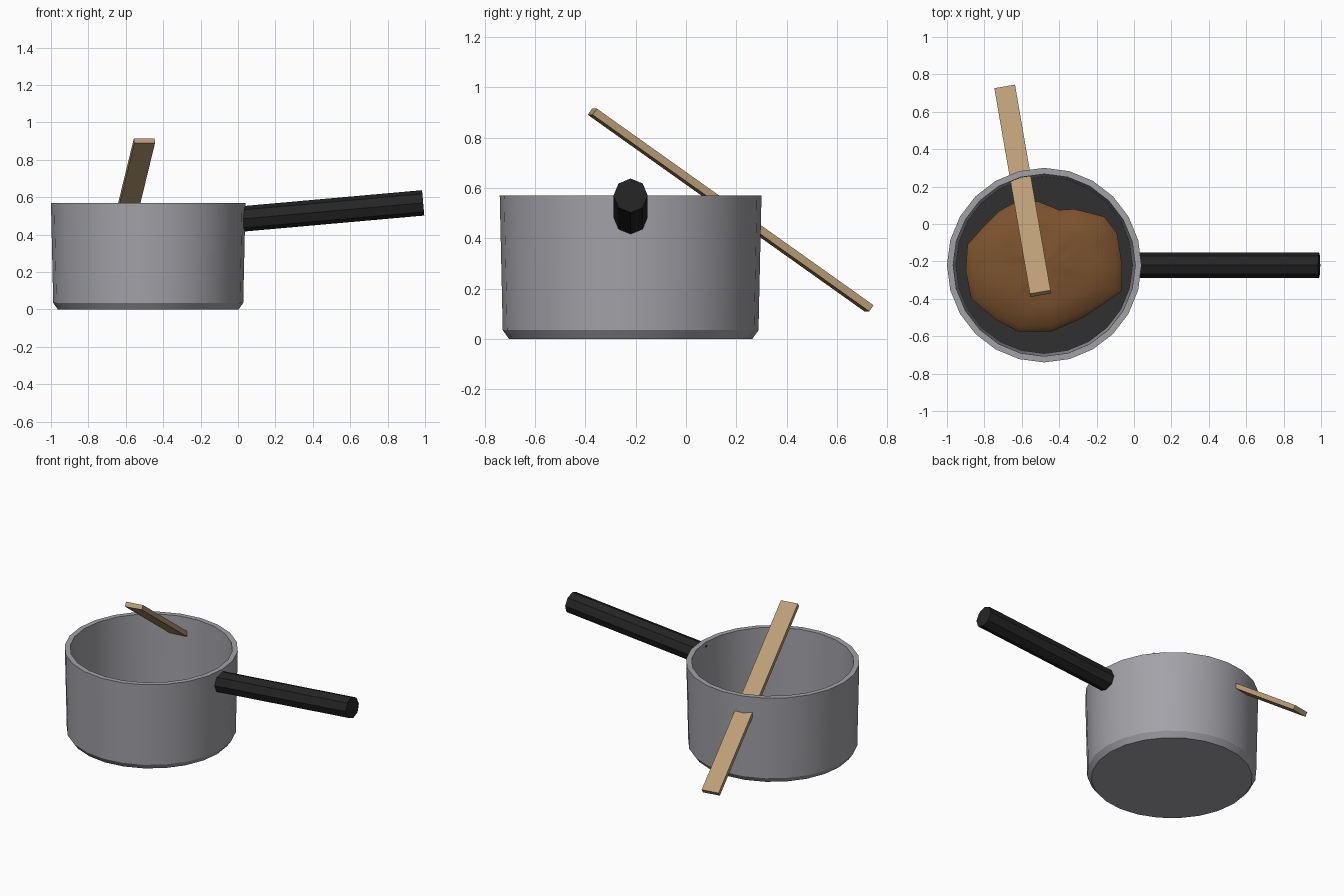
import bpy, bmesh, math
from mathutils import Vector, Matrix

if "Cube" in bpy.data.objects:
    bpy.data.objects.remove(bpy.data.objects["Cube"])

CX, CY = -0.48, -0.22


def mat(name, rgb):
    m = bpy.data.materials.new(name)
    m.diffuse_color = (*rgb, 1)
    m.use_nodes = True
    m.node_tree.nodes["Principled BSDF"].inputs["Base Color"].default_value = m.diffuse_color
    return m


STEEL = mat("steel grey", (0.36, 0.36, 0.39))
COATING = mat("dark coating", (0.03, 0.03, 0.03))
BLACK = mat("handle black", (0.018, 0.018, 0.018))
FOOD = mat("stew brown", (0.20, 0.085, 0.027))
WOOD = mat("pale wood", (0.50, 0.34, 0.18))


def finish(bm, name, mats, smooth=None):
    bmesh.ops.recalc_face_normals(bm, faces=bm.faces)
    me = bpy.data.meshes.new(name)
    bm.to_mesh(me)
    bm.free()
    ob = bpy.data.objects.new(name, me)
    bpy.context.collection.objects.link(ob)
    for m in mats:
        me.materials.append(m)
    if smooth:
        bpy.ops.object.select_all(action='DESELECT')
        ob.select_set(True)
        bpy.context.view_layer.objects.active = ob
        bpy.ops.object.shade_smooth_by_angle(angle=math.radians(smooth))
    return ob


def bridge(bm, rings):
    """Skin consecutive vertex rings with quads."""
    for a, b in zip(rings, rings[1:]):
        n = len(a)
        for i in range(n):
            j = (i + 1) % n
            bm.faces.new((a[i], a[j], b[j], b[i]))


# pot: closed shell turned from an (radius, height) profile
SIDES = 24
profile = [(0.483, 0), (0.508, 0.035), (0.52, 0.57), (0.487, 0.57), (0.474, 0.04)]
bm = bmesh.new()
rings = [[bm.verts.new((CX + r * math.cos(i * math.tau / SIDES),
                        CY + r * math.sin(i * math.tau / SIDES), z))
          for i in range(SIDES)] for r, z in profile]
bridge(bm, rings)
bm.faces.new(rings[0])
floor = bm.faces.new(rings[-1])
floor.material_index = 1
finish(bm, "pot", [STEEL, COATING], 30)

# food: low lumpy mound with an irregular outline
outline = [(-.90, -.25), (-.89, -.11), (-.81, -.02), (-.72, .07), (-.61, .13),
           (-.51, .12), (-.40, .075), (-.32, .08), (-.16, .04), (-.09, -.05),
           (-.065, -.21), (-.065, -.36), (-.27, -.50), (-.44, -.575),
           (-.62, -.575), (-.74, -.51), (-.87, -.40)]
bm = bmesh.new()
rings = []
for k, (s, z) in enumerate([(0.9, 0.035), (1.0, 0.075), (0.92, 0.11), (0.6, 0.135), (0.25, 0.145)]):
    rings.append([bm.verts.new((CX + (x - CX) * s, CY + (y - CY) * s,
                                z + (0.008 * math.sin(i * 2.3 + k) if k > 1 else 0)))
                  for i, (x, y) in enumerate(outline)])
bridge(bm, rings)
bm.faces.new(rings[0])
top = bm.verts.new((CX, CY, 0.15))
for i, v in enumerate(rings[-1]):
    bm.faces.new((v, rings[-1][(i + 1) % len(outline)], top))
finish(bm, "food", [FOOD], 50)

# handle: octagonal bar rising away from the pot
start, end = Vector((0.01, CY, 0.483)), Vector((0.99, CY, 0.57))
axis = end - start
bm = bmesh.new()
bmesh.ops.create_cone(bm, cap_ends=True, segments=8, radius1=0.068, radius2=0.068,
                      depth=axis.length,
                      matrix=Matrix.Translation((start + end) / 2)
                      @ Matrix.Rotation(math.atan2(axis.x, axis.z), 4, 'Y'))
finish(bm, "handle", [BLACK])

# wooden spatula: flat plank passing through the rim
hi, lo = Vector((-0.50, -0.372, 0.903)), Vector((-0.69, 0.727, 0.122))
along = (lo - hi).normalized()
side = along.cross(Vector((0, 0, 1))).normalized()
up = side.cross(along)
rot = Matrix((side, along, up)).transposed().to_4x4()
bm = bmesh.new()
bmesh.ops.create_cube(bm, size=1, matrix=Matrix.Translation((hi + lo) / 2) @ rot
                      @ Matrix.Diagonal((0.112, (lo - hi).length, 0.03, 1)))
finish(bm, "wooden_spatula", [WOOD])
